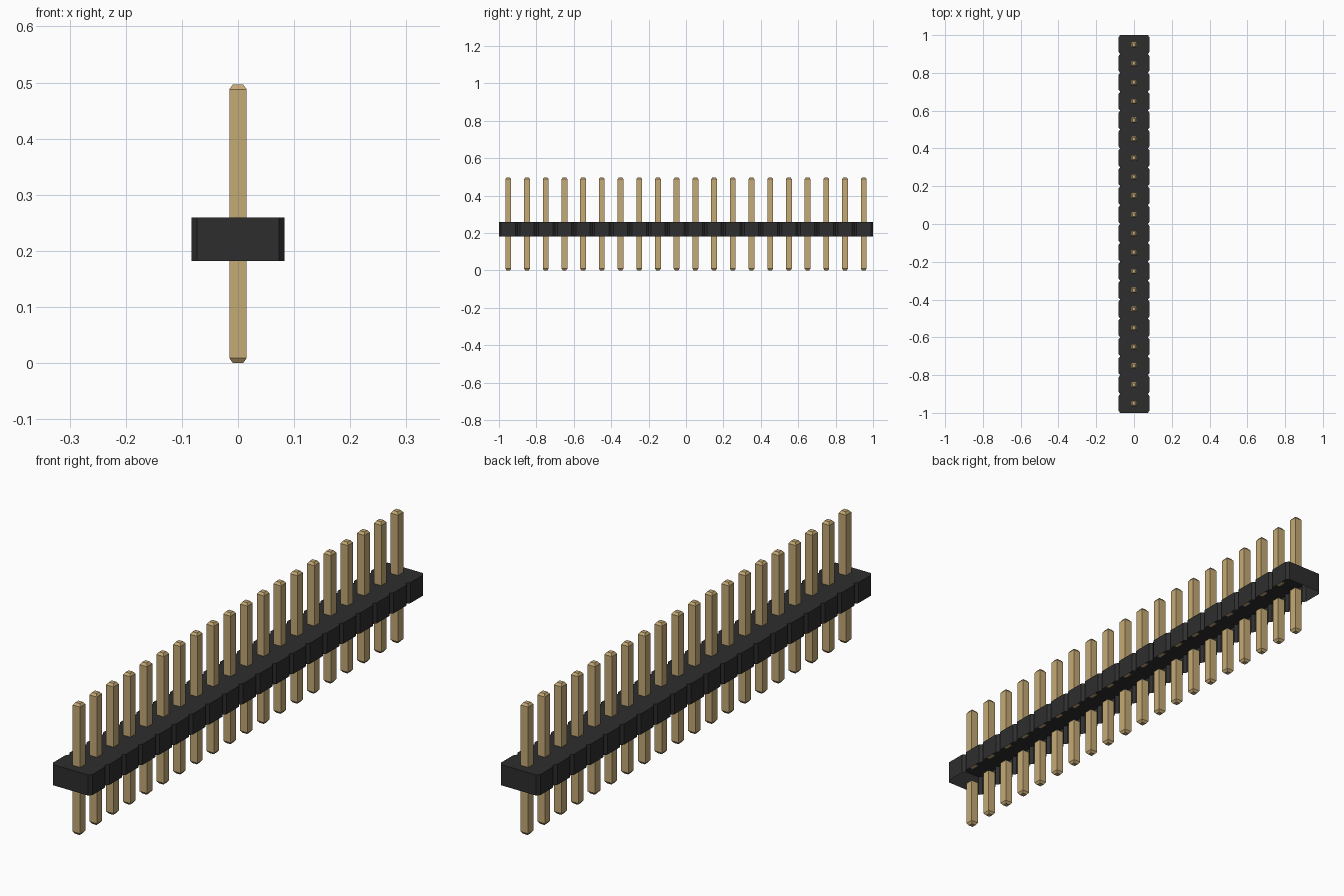
import bpy, bmesh

cube = bpy.data.objects.get("Cube")
if cube:
    bpy.data.objects.remove(cube, do_unlink=True)

COUNT, PITCH = 20, 0.1
Z_LOW, Z_HIGH, Z_TIP = 0.182, 0.26, 0.497   # housing underside, housing top, pin tip
HALF_W, CUT_X, CUT_Y = 0.083, 0.01, 0.012   # housing half width and corner cuts
PIN, TIP, BEVEL = 0.0155, 0.009, 0.009      # pin half width, tip half width, tip height


def material(name, rgb):
    m = bpy.data.materials.new(name)
    m.use_nodes = True
    m.diffuse_color = (*rgb, 1)
    m.node_tree.nodes["Principled BSDF"].inputs["Base Color"].default_value = (*rgb, 1)
    return m


black = material("black plastic", (0.027, 0.027, 0.027))
gold = material("gold metal", (0.56, 0.40, 0.18))


def finish(name, bm, mat):
    bmesh.ops.recalc_face_normals(bm, faces=bm.faces)
    mesh = bpy.data.meshes.new(name)
    bm.to_mesh(mesh)
    bm.free()
    mesh.materials.append(mat)
    ob = bpy.data.objects.new(name, mesh)
    bpy.context.collection.objects.link(ob)
    return ob


# Housing: a strip of chamfered segments, open underneath
side = []
for i in range(COUNT):
    y = (i - COUNT / 2) * PITCH
    side += [(HALF_W - CUT_X, y), (HALF_W, y + CUT_Y), (HALF_W, y + PITCH - CUT_Y)]
side.append((HALF_W - CUT_X, COUNT / 2 * PITCH))
outline = side + [(-x, y) for x, y in reversed(side)]

bm = bmesh.new()
top = [bm.verts.new((x, y, Z_HIGH)) for x, y in outline]
low = [bm.verts.new((x, y, Z_LOW)) for x, y in outline]
bm.faces.new(top)
for i in range(len(outline)):
    j = (i + 1) % len(outline)
    bm.faces.new((low[i], low[j], top[j], top[i]))
# make the open shell face outward
housing = finish("housing", bm, black)
if housing.data.polygons[0].normal.z < 0:
    housing.data.flip_normals()


# Pins: square bars with a tapered tip, one half above and one below the housing
def pin(name, y, levels):
    bm = bmesh.new()
    rings = [[bm.verts.new((sx * r, y + sy * r, z))
              for sx, sy in ((-1, -1), (1, -1), (1, 1), (-1, 1))] for z, r in levels]
    for a, b in zip(rings, rings[1:]):
        for i in range(4):
            j = (i + 1) % 4
            bm.faces.new((a[i], a[j], b[j], b[i]))
    bm.faces.new(rings[0][::-1])
    bm.faces.new(rings[-1])
    finish(name, bm, gold)


for i in range(COUNT):
    y = (i - (COUNT - 1) / 2) * PITCH
    pin(f"upper_pin_{i + 1}", y, [(Z_HIGH - 0.002, PIN), (Z_TIP - BEVEL, PIN), (Z_TIP, TIP)])
    pin(f"lower_pin_{i + 1}", y, [(0, TIP), (BEVEL, PIN), (Z_LOW + 0.002, PIN)])
